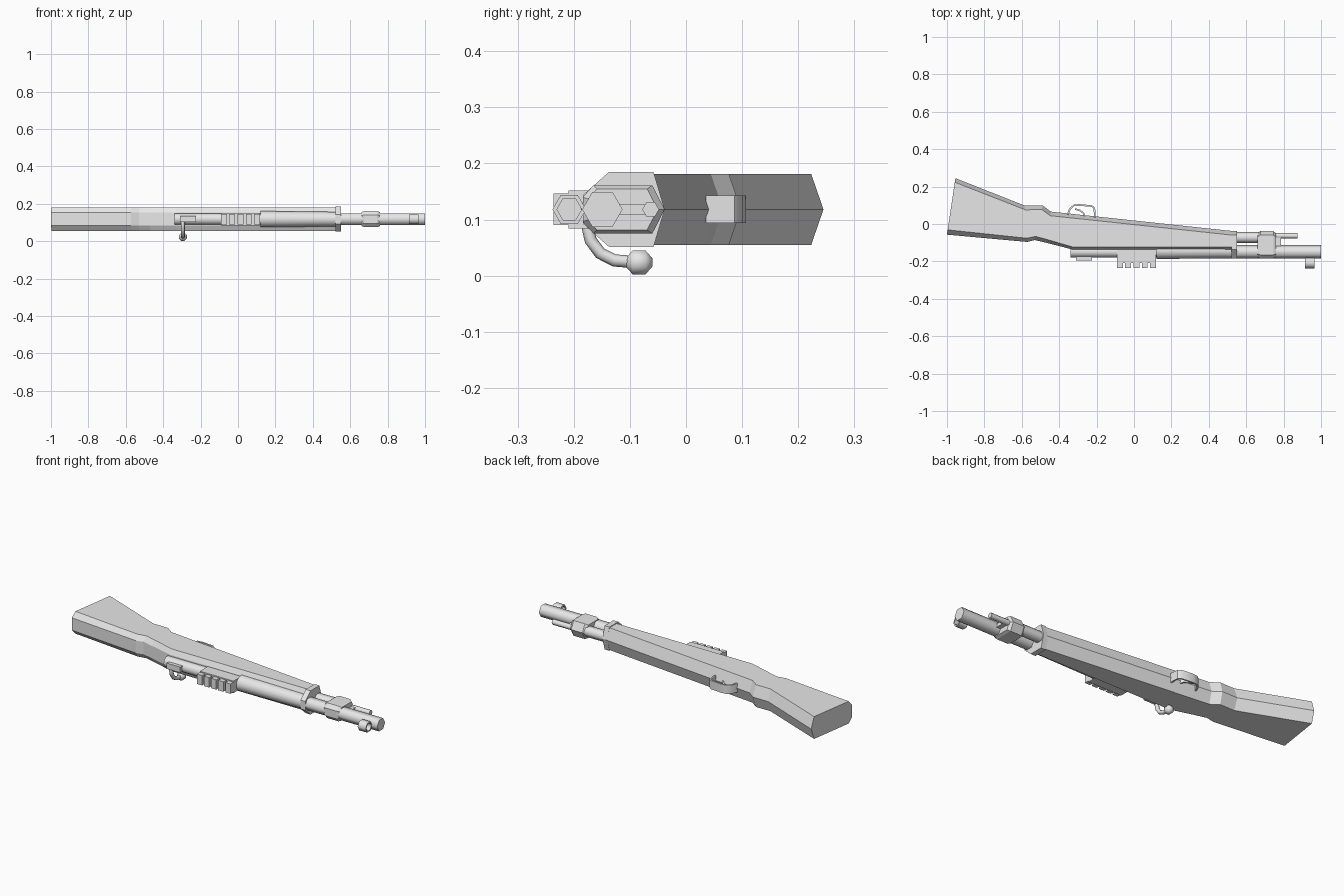
import bpy, bmesh, math
from mathutils import Vector

if "Cube" in bpy.data.objects:
    bpy.data.objects.remove(bpy.data.objects["Cube"])

MID = 0.118      # height of the long axis
BORE = -0.149    # y of the barrel axis

grey = bpy.data.materials.new("plain grey")
grey.diffuse_color = (0.8, 0.8, 0.8, 1)
grey.use_nodes = True
grey.node_tree.nodes["Principled BSDF"].inputs["Base Color"].default_value = (0.8, 0.8, 0.8, 1)


def loft(name, rings, smooth=0, closed=False):
    """Skin a row of equal-length rings; cap the ends unless closed in a loop."""
    bm = bmesh.new()
    rows = [[bm.verts.new(p) for p in ring] for ring in rings]
    n = len(rows[0])
    pairs = list(zip(rows, rows[1:])) + ([(rows[-1], rows[0])] if closed else [])
    for a, b in pairs:
        for i in range(n):
            j = (i + 1) % n
            bm.faces.new((a[i], a[j], b[j], b[i]))
    if not closed:
        bm.faces.new(rows[0])
        bm.faces.new(rows[-1])
    bmesh.ops.recalc_face_normals(bm, faces=bm.faces)
    mesh = bpy.data.meshes.new(name)
    bm.to_mesh(mesh)
    bm.free()
    mesh.materials.append(grey)
    obj = bpy.data.objects.new(name, mesh)
    bpy.context.collection.objects.link(obj)
    if smooth:
        bpy.ops.object.select_all(action='DESELECT')
        obj.select_set(True)
        bpy.context.view_layer.objects.active = obj
        bpy.ops.object.shade_smooth_by_angle(angle=math.radians(smooth))
    return obj


def ring(x, y, r, n=6):
    return [(x, y + r * math.cos(2 * math.pi * i / n),
             MID + r * math.sin(2 * math.pi * i / n)) for i in range(n)]


def rod(name, y, stations, n=6):
    """Turned part along x from (x, radius) stations."""
    return loft(name, [ring(x, y, r, n) for x, r in stations], 65)


def box(name, x0, x1, y0, y1, z0, z1):
    return loft(name, [[(x, y0, z0), (x, y1, z0), (x, y1, z1), (x, y0, z1)] for x in (x0, x1)])


def strap(name, path, thick, z0, z1):
    """Flat strip following an xy path."""
    pts = [Vector(p) for p in path]
    rings = []
    for i, p in enumerate(pts):
        d = (pts[min(i + 1, len(pts) - 1)] - pts[max(i - 1, 0)]).normalized()
        s = Vector((-d.y, d.x)) * thick / 2
        a, b = p + s, p - s
        rings.append([(a.x, a.y, z0), (b.x, b.y, z0), (b.x, b.y, z1), (a.x, a.y, z1)])
    return loft(name, rings, 40)


# Stock: (belly x, belly y, comb x, comb y, comb chamfer)
stations = [(-0.955, 0.245, -1.0, -0.057, 0.026), (-0.583, 0.098, -0.572, -0.096, 0.02),
            (-0.487, 0.098, -0.53, -0.086, 0.02), (-0.444, 0.066, -0.47, -0.1, 0.018),
            (-0.33, 0.054, -0.33, -0.136, 0.014), (0.53, -0.038, 0.53, -0.136, 0.014)]
rings = []
for hx, hy, lx, ly, c in stations:
    hi, lo = Vector((hx, hy)), Vector((lx, ly))
    d = (lo - hi).normalized()
    section = [(hi, 0), (hi + d * 0.022, 0.063), (lo - d * c, 0.063), (lo, 0.035),
               (lo, -0.035), (lo - d * c, -0.063), (hi + d * 0.022, -0.063)]
    rings.append([(p.x, p.y, MID + h) for p, h in section])
loft("stock", rings)

# Barrel, handguard, receiver and bolt
rod("barrel", BORE, [(0.5, 0.036), (1.0, 0.036)])
rod("handguard", -0.144, [(0.12, 0.043), (0.53, 0.039)], 12)
rod("receiver", BORE, [(-0.34, 0.031), (0.13, 0.031)], 10)
box("bolt_guide", -0.31, -0.225, -0.195, -0.15, 0.102, 0.134)

# Bands: section outlines in (y, half height)
BAND = [(-0.184, 0.025), (-0.137, 0.067), (-0.058, 0.067), (-0.038, 0)]
CAP = [(-0.184, 0.022), (-0.165, 0.043), (-0.06, 0.043), (-0.038, 0)]


def band(name, outline, spans):
    full = outline + [(y, -h) for y, h in outline[-2::-1]]
    cy = sum(y for y, h in full) / len(full)
    loft(name, [[(x, cy + (y - cy) * s, MID + h * s) for y, h in full] for x, s in spans])


band("front_band", BAND, [(0.52, 1), (0.55, 1)])
band("barrel_clamp", CAP, [(0.66, 0.85), (0.675, 1), (0.745, 1), (0.76, 0.85)])

# Rod below the barrel
rod("lower_tube", -0.072, [(0.54, 0.03), (0.67, 0.03)])
rod("cleaning_rod", -0.063, [(0.74, 0.015), (0.875, 0.015)])
box("rod_bracket", 0.75, 0.785, -0.12, -0.07, 0.108, 0.128)

# Rear sight with a row of teeth
box("rear_sight_base", -0.092, 0.118, -0.209, -0.14, 0.084, 0.152)
for i in range(5):
    x = -0.092 + i * 0.0445
    box(f"rear_sight_tooth_{i + 1}", x, x + 0.032, -0.236, -0.205, 0.09, 0.146)

# Front sight hood: hollow hexagonal tube
HOOD = -0.208
loft("front_sight_hood", [ring(0.915, HOOD, 0.03), ring(0.965, HOOD, 0.03),
                          ring(0.965, HOOD, 0.022), ring(0.915, HOOD, 0.022)], 65, closed=True)

# Bolt handle: curved arm and knob
HX = -0.295
arm = [(-0.172, 0.12), (-0.176, 0.09), (-0.17, 0.063), (-0.153, 0.04), (-0.128, 0.027), (-0.088, 0.024)]
rings = []
for i, p in enumerate(arm):
    d = (Vector(arm[min(i + 1, 5)]) - Vector(arm[max(i - 1, 0)])).normalized()
    rings.append([(HX + 0.011 * math.cos(k * math.pi / 4),
                   p[0] - d.y * 0.011 * math.sin(k * math.pi / 4),
                   p[1] + d.x * 0.011 * math.sin(k * math.pi / 4)) for k in range(8)])
loft("bolt_arm", rings, 50)
knob = [(-0.106, 0.01), (-0.095, 0.023), (-0.072, 0.023), (-0.06, 0.008)]
loft("bolt_knob", [[(HX + r * math.cos(k * math.pi / 4 + math.pi / 8),
                     y, 0.0235 + r * math.sin(k * math.pi / 4 + math.pi / 8))
                    for k in range(8)] for y, r in knob], 65)

# Trigger guard and trigger
strap("trigger_guard", [(-0.355, 0.05), (-0.343, 0.08), (-0.322, 0.099), (-0.295, 0.102),
                        (-0.225, 0.096), (-0.212, 0.085), (-0.209, 0.035)], 0.009, 0.094, 0.143)
strap("trigger", [(-0.262, 0.035), (-0.27, 0.058), (-0.29, 0.073), (-0.315, 0.08)], 0.009, 0.106, 0.13)
